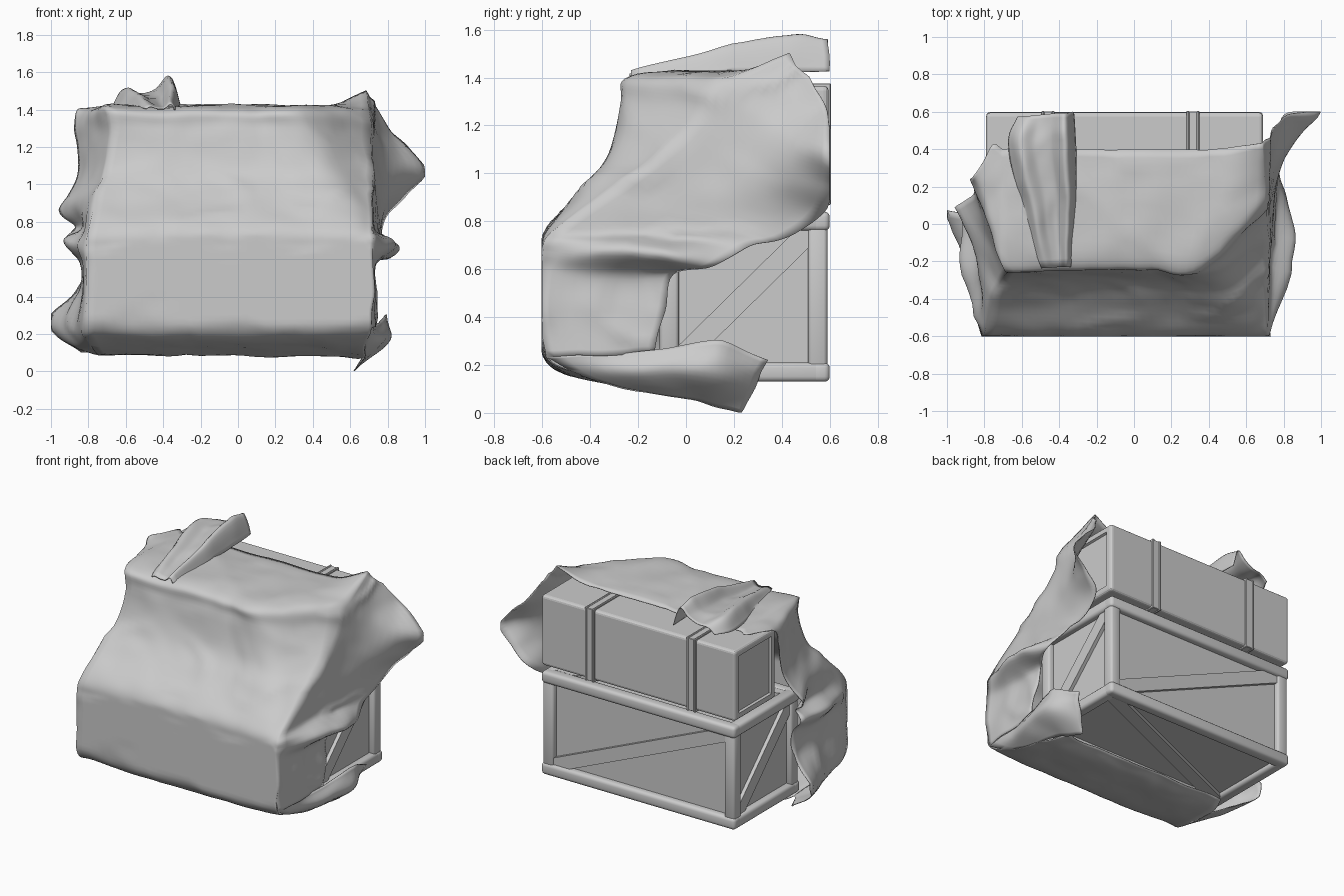
import bpy, bmesh, math
from mathutils import Vector, noise

if "Cube" in bpy.data.objects:
    bpy.data.objects.remove(bpy.data.objects["Cube"])


def finish(name, bm, smooth=True):
    me = bpy.data.meshes.new(name)
    bm.to_mesh(me)
    bm.free()
    ob = bpy.data.objects.new(name, me)
    bpy.context.collection.objects.link(ob)
    if smooth:
        for p in me.polygons:
            p.use_smooth = True
    return ob


def box(name, lo, hi, bevel=0.0, seg=1, inset=None, smooth=False):
    lo, hi = Vector(lo), Vector(hi)
    bm = bmesh.new()
    bmesh.ops.create_cube(bm, size=1)
    for v in bm.verts:
        v.co = Vector([(lo[i] + hi[i]) / 2 + v.co[i] * (hi[i] - lo[i]) for i in range(3)])
    if bevel:
        bmesh.ops.bevel(bm, geom=bm.edges[:], offset=bevel, segments=seg, affect='EDGES', profile=0.5)
    if inset:
        bm.normal_update()
        faces = [f for f in bm.faces if abs(f.normal.x) > 0.99]
        bmesh.ops.inset_individual(bm, faces=faces, thickness=inset, depth=0)
        bmesh.ops.inset_individual(bm, faces=faces, thickness=0.008, depth=-0.015)
    return finish(name, bm, smooth)


def plank(name, a, b, normal, width, thick):
    """Flat board from a to b, lying against a face with the given normal."""
    a, b, n = Vector(a), Vector(b), Vector(normal)
    side = (b - a).cross(n).normalized() * width / 2
    bm = bmesh.new()
    vs = [bm.verts.new(p + s * side + t * n * thick)
          for p in (a, b) for s, t in ((-1, 0), (1, 0), (1, 1), (-1, 1))]
    for i in range(4):
        j = (i + 1) % 4
        bm.faces.new((vs[i], vs[j], vs[j + 4], vs[i + 4]))
    bm.faces.new(vs[:4])
    bm.faces.new(vs[4:])
    bmesh.ops.recalc_face_normals(bm, faces=bm.faces[:])
    return finish(name, bm, False)


# ---------- lower crate ----------
X0, X1, Y0, Y1, Z0, Z1 = -0.79, 0.69, -0.12, 0.60, 0.13, 0.84
W = 0.08
box("crate_panels", (X0 + .045, Y0 + .045, Z0 + .03), (X1 - .045, Y1 - .045, Z1 - .03))
for z in (Z0, Z1 - W):
    for y in (Y0, Y1 - W):
        box("crate_long_rail", (X0, y, z), (X1, y + W, z + W), 0.022, 3, smooth=True)
    for x in (X0, X1 - W):
        box("crate_short_rail", (x, Y0 + .03, z), (x + W, Y1 - .03, z + W), 0.022, 3, smooth=True)
for x in (X0 + .008, X1 - W - .008):
    for y in (Y0 + .01, Y1 - W - .01):
        box("crate_post", (x, y, Z0 + .05), (x + W, y + W, Z1 - .05), 0.015, 2, smooth=True)
# diagonal braces on every face
i, t = 0.045, 0.025
xa, xb, ya, yb, za, zb = X0 + .07, X1 - .07, Y0 + .07, Y1 - .07, Z0 + .07, Z1 - .07
plank("brace_back", (xb, Y1 - i, za), (xa, Y1 - i, zb), (0, 1, 0), .09, t)
plank("brace_front", (xa, Y0 + i, za), (xb, Y0 + i, zb), (0, -1, 0), .09, t)
plank("brace_right", (X1 - i, ya, za), (X1 - i, yb, zb), (1, 0, 0), .09, t)
plank("brace_left", (X0 + i, yb, za), (X0 + i, ya, zb), (-1, 0, 0), .09, t)
plank("brace_bottom", (xb, yb, Z0 + .03), (xa, ya, Z0 + .03), (0, 0, -1), .09, t)
plank("brace_top", (xb, yb, Z1 - .03), (xa, ya, Z1 - .03), (0, 0, 1), .09, t)

# ---------- upper chest with straps ----------
box("chest", (X0, .15, .88), (X1, .595, 1.365), 0.02, 3, inset=0.035)
for x in (-0.46, 0.315):
    box("chest_strap", (x - .035, .144, .872), (x + .035, .601, 1.371), 0.003)
    for s in (-.027, .027):
        box("strap_rim", (x + s - .008, .138, .868), (x + s + .008, .605, 1.376), 0.004)


# ---------- draped cloth ----------
def spline(pts, n):
    """Smooth curve through the points, n steps per span."""
    out = []
    for k in range(len(pts) - 1):
        p1, p2 = pts[k], pts[k + 1]
        p0 = pts[k - 1] if k else p1 * 2 - p2
        p3 = pts[k + 2] if k + 2 < len(pts) else p2 * 2 - p1
        for s in range(n):
            u = s / n
            out.append(p1 + (p2 - p0) * (u / 2) + (p0 * 2 - p1 * 5 + p2 * 4 - p3) * (u * u / 2)
                       + (p1 * 3 - p0 - p2 * 3 + p3) * (u ** 3 / 2))
    return out + [pts[-1]]


def crumple(p):
    """Small irregular wrinkles, with some sharp creases."""
    q = p + noise.noise_vector(p * 3.5) * 0.012 + noise.noise_vector(p * 9) * 0.005
    ridge = max(0, 1 - 5 * abs(noise.noise(p * 3 + Vector((7, 3, 1))))) * 0.012
    q += Vector((math.copysign(ridge, p.x) * (abs(p.x) > .65), -ridge * .5, ridge * .5))
    return Vector((max(-.997, min(.997, q.x)), max(-.6, min(.6, q.y)), max(.004, q.z)))


def patch(bm, rows, n=7):
    cols = list(zip(*[spline([Vector(p) for p in r], n) for r in rows]))
    vs = [[bm.verts.new(crumple(p)) for p in spline(list(c), n)] for c in cols]
    for a in range(len(vs) - 1):
        for b in range(len(vs[0]) - 1):
            bm.faces.new((vs[a][b], vs[a][b + 1], vs[a + 1][b + 1], vs[a + 1][b]))


# main sheet, back of the top -> over the front -> underside
# y, z, left x, corner x, right x, right y, right z
profile = [
    (.40, 1.41, -.70, .45, .69, .43, 1.50), (.10, 1.42, -.70, .42, .70, .22, 1.42),
    (-.21, 1.40, -.69, .36, .70, .11, 1.38), (-.25, 1.30, -.67, .39, .71, .06, 1.25),
    (-.30, 1.08, -.71, .48, .72, -.08, 1.10), (-.42, .93, -.75, .55, .71, -.33, .92),
    (-.575, .77, -.80, .60, .72, -.56, .76), (-.60, .67, -.81, .60, .72, -.59, .67),
    (-.605, .58, -.81, .60, .72, -.60, .58), (-.605, .42, -.81, .60, .72, -.60, .42),
    (-.585, .23, -.81, .60, .71, -.58, .23), (-.45, .155, -.79, .58, .69, -.45, .16),
    (-.12, .09, -.75, .55, .66, -.12, .08), (.03, .095, -.70, .45, .60, .08, .08)]
main = []
for y, z, xl, xc, xr, yr, zr in profile:
    row = [(xl + (xc - xl) * k / 4, y, z) for k in range(5)]
    main.append(row + [(xr, yr, zr)])

# side skirts: middle and outer points for each profile row
right = [
    ((.72, .47, 1.44), (.75, .52, 1.40)), ((.75, .42, 1.30), (.84, .59, 1.26)),
    ((.78, .36, 1.18), (1.0, .60, 1.08)), ((.77, .28, 1.03), (.90, .60, .95)),
    ((.75, .18, .90), (.80, .58, .84)), ((.74, .05, .82), (.77, .44, .74)),
    ((.74, -.10, .74), (.77, .27, .69)), ((.86, -.15, .67), (.82, .12, .61)),
    ((.73, -.28, .57), (.73, -.05, .58)), ((.73, -.32, .42), (.73, -.09, .42)),
    ((.74, -.35, .24), (.73, -.13, .25))]
left = [
    ((-.75, .43, 1.41), (-.80, .34, 1.40)), ((-.79, .22, 1.40), (-.86, .26, 1.39)),
    ((-.78, .05, 1.37), (-.87, .24, 1.30)), ((-.77, .00, 1.25), (-.85, .20, 1.20)),
    ((-.79, -.05, 1.08), (-.86, .15, 1.03)), ((-.85, -.10, .91), (-.95, .10, .86)),
    ((-.82, -.20, .77), (-.86, .05, .77)), ((-.91, -.22, .69), (-.91, .05, .70)),
    ((-.83, -.25, .58), (-.83, .04, .60)), ((-.83, -.25, .43), (-.84, .04, .45)),
    ((-.90, -.20, .27), (-1.0, .08, .29)), ((-.88, -.20, .15), (-.97, .05, .19)),
    ((-.80, -.05, .10), (-.84, .05, .10))]
# loose flap at the lower right
flap = [
    [main[10][-1], (.75, -.13, .26), (.79, .12, .30), (.73, .35, .22)],
    [main[11][-1], (.78, -.13, .17), (.80, .10, .16), (.68, .29, .11)],
    [main[12][-1], (.66, .00, .06), (.64, .12, .03), (.62, .23, .0)]]
# raised double fold, fanning out towards the back of the top
fold_t = (0, .18, .42, .65, .86, 1)
fold_rows = [(-.23, -.50, -.34, (1.41, 1.42, 1.41, 1.41, 1.43, 1.40)),
             (.10, -.60, -.31, (1.41, 1.48, 1.45, 1.45, 1.51, 1.41)),
             (.42, -.67, -.31, (1.42, 1.51, 1.48, 1.50, 1.575, 1.43)),
             (.57, -.62, -.33, (1.43, 1.47, 1.48, 1.51, 1.55, 1.43))]
fold = [[(a + (b - a) * t, y + (.03 * t if y > .5 else 0), z) for t, z in zip(fold_t, zs)]
        for y, a, b, zs in fold_rows]

bm = bmesh.new()
patch(bm, main)
patch(bm, [[m[-1], *r] for m, r in zip(main, right)])
patch(bm, [[m[0], *r] for m, r in zip(main, left)])
patch(bm, flap)
patch(bm, fold)
bmesh.ops.remove_doubles(bm, verts=bm.verts[:], dist=0.003)
bmesh.ops.recalc_face_normals(bm, faces=bm.faces[:])
cloth = finish("cloth_cover", bm)
mod = cloth.modifiers.new("thickness", 'SOLIDIFY')
mod.thickness = 0.005
mod.offset = 0
